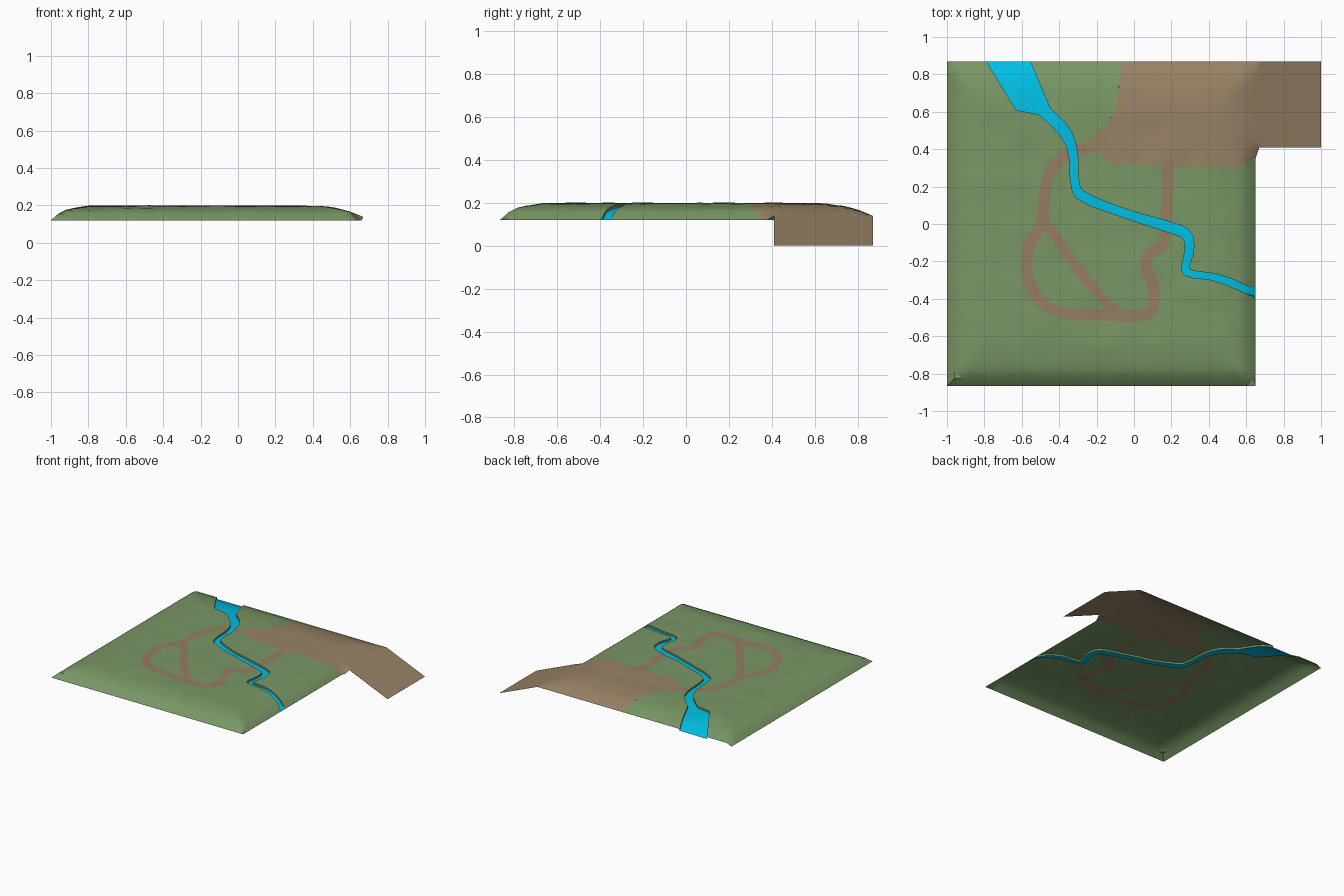
import bpy
from mathutils import Vector, noise
from mathutils.geometry import delaunay_2d_cdt

if "Cube" in bpy.data.objects:
    bpy.data.objects.remove(bpy.data.objects["Cube"])

STEP = 0.04


def material(name, rgb):
    m = bpy.data.materials.new(name)
    m.diffuse_color = (*rgb, 1)
    m.use_nodes = True
    m.node_tree.nodes["Principled BSDF"].inputs["Base Color"].default_value = m.diffuse_color
    return m


def make(name, verts, faces, mats, slots=None, smooth=True):
    used = sorted({i for f in faces for i in f})
    remap = {v: k for k, v in enumerate(used)}
    me = bpy.data.meshes.new(name)
    me.from_pydata([verts[i] for i in used], [], [[remap[i] for i in f] for f in faces])
    for m in mats:
        me.materials.append(m)
    if slots:
        me.polygons.foreach_set("material_index", slots)
    ob = bpy.data.objects.new(name, me)
    bpy.context.collection.objects.link(ob)
    if smooth:
        bpy.context.view_layer.objects.active = ob
        ob.select_set(True)
        bpy.ops.object.shade_smooth_by_angle(angle=0.6)
        ob.select_set(False)
    return ob


def rounded(pts, passes=2):
    pts = [Vector(p) for p in pts]
    for _ in range(passes):
        out = [pts[0]]
        for a, b in zip(pts, pts[1:]):
            out += [a.lerp(b, 0.25), a.lerp(b, 0.75)]
        pts = out + [pts[-1]]
    return pts


def strip(pts, width):
    line = rounded(pts)
    left, right = [], []
    for i, p in enumerate(line):
        t = (line[min(i + 1, len(line) - 1)] - line[max(i - 1, 0)]).normalized()
        n = Vector((-t.y, t.x)) * width / 2
        left.append(p + n)
        right.append(p - n)
    return left + right[::-1]


def inside(p, poly):
    hit = False
    for a, b in zip(poly, poly[1:] + poly[:1]):
        if (a.y > p.y) != (b.y > p.y):
            if p.x < a.x + (p.y - a.y) * (b.x - a.x) / (b.y - a.y):
                hit = not hit
    return hit


def ramp(t, keys):
    for (t0, z0), (t1, z1) in zip(keys, keys[1:]):
        if t <= t1:
            return z0 + (z1 - z0) * max(t - t0, 0) / (t1 - t0)
    return keys[-1][1]


STEEP = [(0, 0.12), (0.055, 0.168), (0.11, 0.182), (0.2, 0.195), (0.3, 0.197)]
GENTLE = [(0, 0.138), (0.06, 0.163), (0.13, 0.182), (0.22, 0.193), (0.3, 0.198)]


def height(x, y):
    # rounded shoulders on every side, gentle bumps on the plateau
    right = ramp(0.67 - x, GENTLE) if y > 0.38 else ramp(0.65 - x, STEEP)
    z = min(ramp(x + 1, STEEP), ramp(y + 0.865, STEEP), ramp(0.87 - y, GENTLE), right)
    bump = noise.noise(Vector((x * 7, y * 7, 3))) * 0.005
    return z + bump * max(0, min(1, (z - 0.14) / 0.05))


# region outlines
outline = [Vector(p) for p in [(-1, -.865), (.65, -.865), (.65, .35), (.67, .41),
                               (.67, .87), (-1, .87)]]
river_left = [(-.51, .585), (-.41, .50), (-.345, .39), (-.34, .2), (-.30, .12), (-.013, .02),
              (.2, -.05), (.265, -.07), (.275, -.13), (.25, -.245), (.28, -.285),
              (.44, -.30), (.65, -.395)]
river_right = [(-.45, .62), (-.345, .52), (-.30, .4), (-.30, .21), (-.255, .16), (-.025, .07),
               (.24, 0), (.31, -.04), (.325, -.135), (.29, -.235), (.31, -.25),
               (.47, -.27), (.65, -.35)]
river = ([Vector((-.555, .87)), Vector((-.79, .87)), Vector((-.63, .61))]
         + rounded(river_left, 1) + rounded(river_right, 1)[::-1])
dirt = [Vector(p) for p in [(-.07, .87), (-.09, .64), (-.14, .53), (-.27, .44), (-.24, .385),
                            (-.18, .37), (-.13, .32), (.05, .32), (.2, .31), (.55, .30),
                            (.65, .35), (.67, .41), (.67, .87)]]
paths = [
    strip([(-.25, .41), (-.34, .38), (-.43, .32), (-.475, .22), (-.48, .1), (-.49, 0),
           (-.56, -.1), (-.58, -.2), (-.56, -.34), (-.47, -.45), (-.35, -.485), (-.2, -.485),
           (0, -.495), (.09, -.48), (.115, -.4), (.10, -.3), (.06, -.24), (.07, -.16),
           (.15, -.13), (.17, -.06), (.175, .1), (.18, .33)], 0.062),
    strip([(-.48, .02), (-.33, -.2), (-.2, -.37), (-.09, -.48)], 0.055)]

# triangulate a grid together with the region borders
pts, edges = [], []
for poly in [outline, river, dirt] + paths:
    start = len(pts)
    for a, b in zip(poly, poly[1:] + poly[:1]):
        n = max(1, round((b - a).length / STEP))
        pts += [a.lerp(b, k / n) for k in range(n)]
    count = len(pts) - start
    edges += [(start + k, start + (k + 1) % count) for k in range(count)]
for i in range(1, 42):
    for j in range(1, 44):
        p = Vector((-1 + i * STEP, -.865 + j * STEP))
        if inside(p, outline):
            pts.append(p)
flat, _, tris, *_ = delaunay_2d_cdt(pts, edges, [], 0, 1e-4)
top = [(p.x, p.y, height(p.x, p.y)) for p in flat]

land, slots, water = [], [], []
for f in tris:
    c = sum((flat[i] for i in f), Vector((0, 0))) / len(f)
    if not inside(c, outline):
        continue
    if inside(c, river):
        water.append(f)
        continue
    land.append(f)
    slots.append(1 if inside(c, dirt) else 2 if any(inside(c, q) for q in paths) else 0)

grass_m = material("grass", (.19, .31, .13))
dirt_m = material("dirt", (.31, .225, .13))
path_m = material("path", (.30, .205, .125))
water_m = material("water", (0, .52, .78))

# ground with grass, dirt and path areas
make("ground", top, land, [grass_m, dirt_m, path_m], slots)

# sunken water surface
bed = [(x, y, max(z - 0.014, 0.12)) for x, y, z in top]
make("river", bed, water, [water_m])

# river banks between ground and water
land_edges = {(f[k - 1], f[k]) for f in land for k in range(len(f))}
n = len(top)
banks = [(b, a, a + n, b + n) for f in water for a, b in
         [(f[k - 1], f[k]) for k in range(len(f))] if (b, a) in land_edges]
make("river_banks", top + bed, banks, [grass_m], smooth=False)

# dirt ramp down to the base level
make("ramp", [(.67, .41, .138), (1, .41, 0), (1, .87, 0), (.67, .87, .138)],
     [(0, 1, 2, 3)], [dirt_m], smooth=False)
